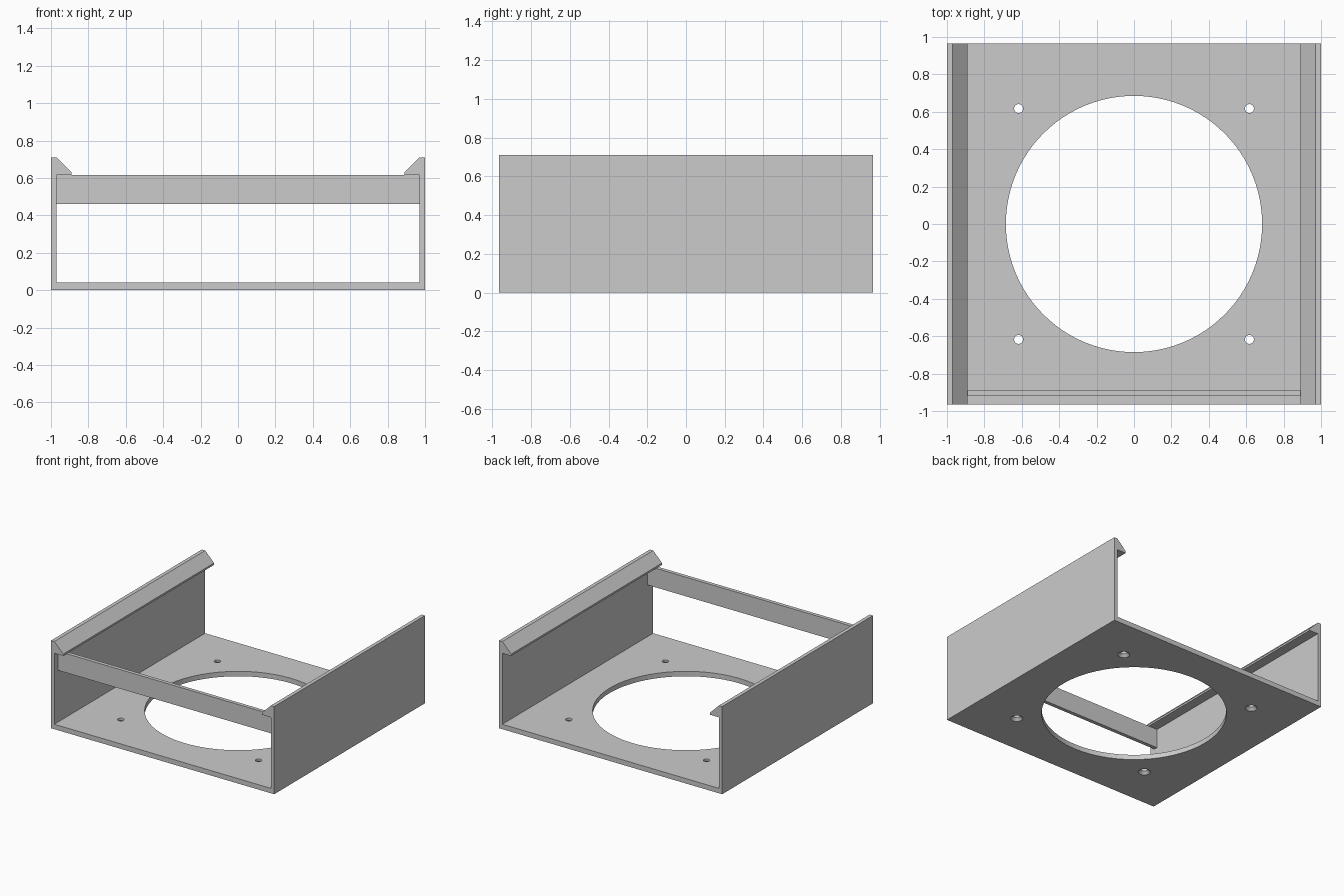
import bpy
import bmesh
from math import pi, cos, sin

if "Cube" in bpy.data.objects:
    bpy.data.objects.remove(bpy.data.objects["Cube"])

HALF_DEPTH = 0.965
WALL_IN = 0.97
FLOOR = 0.04

grey = bpy.data.materials.new("plain grey")
grey.use_nodes = True
colour = (0.6, 0.6, 0.6, 1)
grey.diffuse_color = colour
grey.node_tree.nodes["Principled BSDF"].inputs["Base Color"].default_value = colour


def make_object(name, bm):
    bmesh.ops.recalc_face_normals(bm, faces=bm.faces)
    mesh = bpy.data.meshes.new(name)
    bm.to_mesh(mesh)
    bm.free()
    mesh.materials.append(grey)
    obj = bpy.data.objects.new(name, mesh)
    bpy.context.scene.collection.objects.link(obj)
    return obj


def extrude_y(name, profile, y0, y1):
    """Extrude an x-z outline from y0 to y1."""
    bm = bmesh.new()
    face = bm.faces.new([bm.verts.new((x, y0, z)) for x, z in profile])
    new = bmesh.ops.extrude_face_region(bm, geom=[face])["geom"]
    verts = [g for g in new if isinstance(g, bmesh.types.BMVert)]
    bmesh.ops.translate(bm, verts=verts, vec=(0, y1 - y0, 0))
    return make_object(name, bm)


def hole_cutter(name, x, y, rings, sides):
    """Round cutter through stacked (radius, z) rings."""
    bm = bmesh.new()
    loops = [[bm.verts.new((x + r * cos(2 * pi * i / sides),
                            y + r * sin(2 * pi * i / sides), z))
              for i in range(sides)] for r, z in rings]
    for low, high in zip(loops, loops[1:]):
        for i in range(sides):
            j = (i + 1) % sides
            bm.faces.new((low[i], low[j], high[j], high[i]))
    bm.faces.new(loops[0])
    bm.faces.new(loops[-1])
    return make_object(name, bm)


# Side walls with inward hooked lips, one outline mirrored
wall = [(1, 0), (1, 0.71), (WALL_IN, 0.71), (0.89, 0.63),
        (0.89, 0.615), (WALL_IN, 0.615), (WALL_IN, 0)]
for side, name in ((1, "left_wall"), (-1, "right_wall")):
    extrude_y(name, [(side * x, z) for x, z in wall], -HALF_DEPTH, HALF_DEPTH)

# Floor plate
floor = extrude_y("floor_plate", [(-WALL_IN, 0), (WALL_IN, 0),
                                  (WALL_IN, FLOOR), (-WALL_IN, FLOOR)],
                  -HALF_DEPTH, HALF_DEPTH)

# Large opening and four countersunk screw holes
cutters = [hole_cutter("opening_cutter", 0, 0, [(0.685, -0.1), (0.685, 0.1)], 96)]
for sx in (-1, 1):
    for sy in (-1, 1):
        cutters.append(hole_cutter(
            "screw_hole_cutter", sx * 0.617, sy * 0.617,
            [(0.045, -0.1), (0.045, 0), (0.024, 0.022), (0.024, 0.1)], 24))
for cutter in cutters:
    cutter.hide_render = True
    cutter.hide_viewport = True
    cut = floor.modifiers.new("hole", "BOOLEAN")
    cut.operation = "DIFFERENCE"
    cut.solver = "EXACT"
    cut.object = cutter

# Cross bar joining the walls near the front
extrude_y("front_cross_bar", [(-WALL_IN, 0.46), (WALL_IN, 0.46),
                              (WALL_IN, 0.615), (-WALL_IN, 0.615)], -0.92, -0.89)
